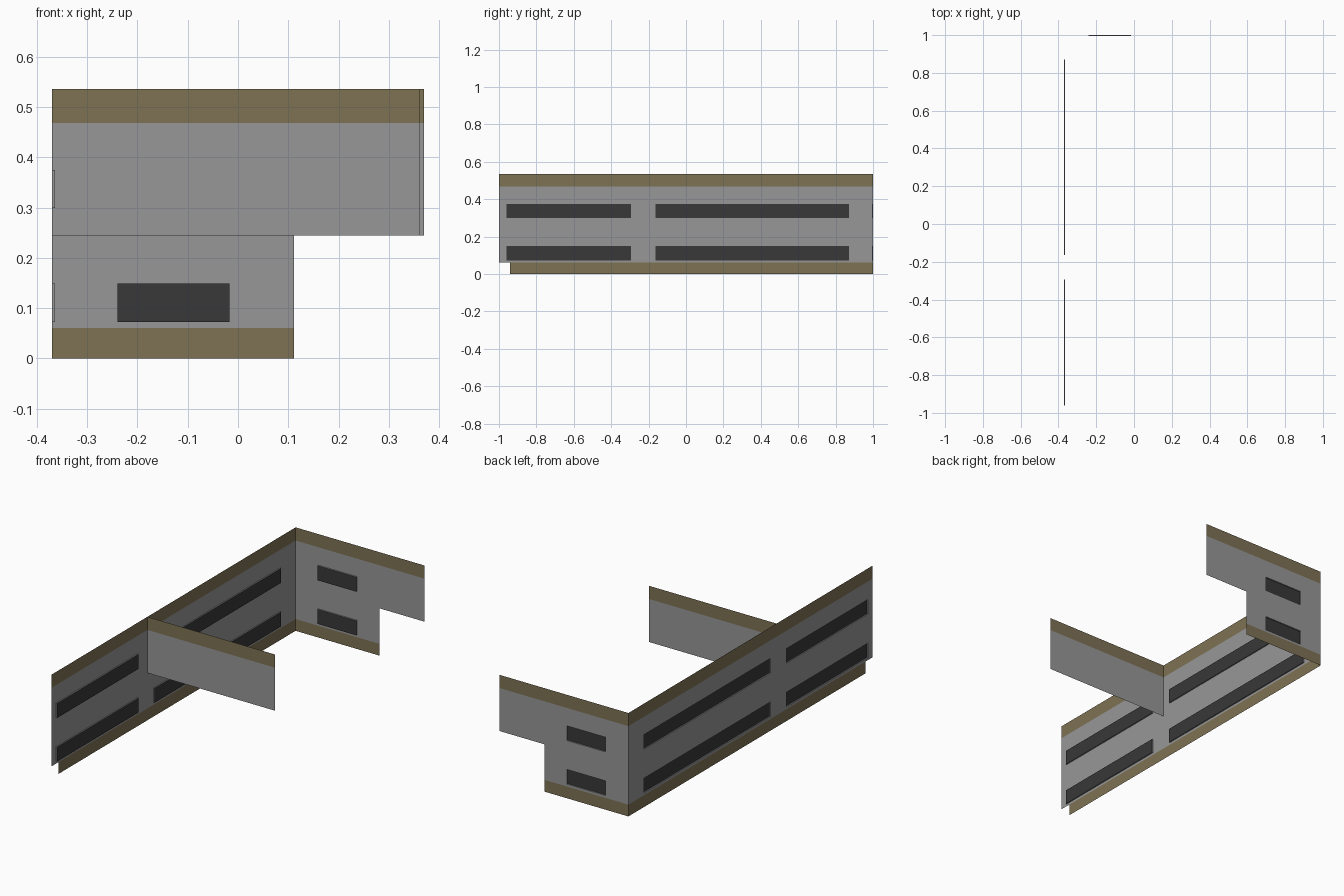
import bpy, bmesh

if "Cube" in bpy.data.objects:
    bpy.data.objects.remove(bpy.data.objects["Cube"])

def mat(name, c):
    m = bpy.data.materials.new(name)
    m.diffuse_color = (*c, 1)
    m.use_nodes = True
    m.node_tree.nodes["Principled BSDF"].inputs["Base Color"].default_value = m.diffuse_color
    return m

GREY = mat("wall grey", (0.31, 0.31, 0.31))
TAN = mat("trim tan", (0.21, 0.17, 0.09))
DARK = mat("window dark", (0.04, 0.04, 0.04))

TOP, BAND, STEP, PLINTH = 0.536, 0.468, 0.245, 0.061
ROWS = [(0.073, 0.149), (0.299, 0.375)]   # the two window storeys
DEPTH = 0.006                            # window recess, towards the inside


def wall(name, place, extents, spans=(), flip=False):
    """Thin sheet wall. place(u, z, d) gives a point, d = depth inwards.
    extents(z) gives the (start, end) of the wall at that height."""
    bm = bmesh.new()

    def quad(pts, material):
        f = bm.faces.new([bm.verts.new(place(*p)) for p in (pts[::-1] if flip else pts)])
        f.material_index = material

    holes = [(a, b, lo, hi) for a, b in spans for lo, hi in ROWS]
    zs = sorted({0, PLINTH, STEP, BAND, TOP} | {z for r in ROWS for z in r})
    for z0, z1 in zip(zs, zs[1:]):
        ext = extents((z0 + z1) / 2)
        if ext is None:
            continue
        us = sorted({*ext} | {u for s in spans for u in s if ext[0] < u < ext[1]})
        for u0, u1 in zip(us, us[1:]):
            u, z = (u0 + u1) / 2, (z0 + z1) / 2
            if any(a < u < b and lo < z < hi for a, b, lo, hi in holes):
                continue
            tan = z > BAND or z < PLINTH
            quad([(u0, z0, 0), (u1, z0, 0), (u1, z1, 0), (u0, z1, 0)], int(tan))
    # recessed windows: grey reveal and dark glass
    for a, b, lo, hi in holes:
        ring = [(a, lo), (b, lo), (b, hi), (a, hi)]
        for p, q in zip(ring, ring[1:] + ring[:1]):
            quad([(*p, 0), (*q, 0), (*q, DEPTH), (*p, DEPTH)], 0)
        quad([(*p, DEPTH) for p in ring], 2)

    bmesh.ops.remove_doubles(bm, verts=bm.verts, dist=1e-5)
    me = bpy.data.meshes.new(name)
    bm.to_mesh(me)
    bm.free()
    for m in (GREY, TAN, DARK):
        me.materials.append(m)
    ob = bpy.data.objects.new(name, me)
    bpy.context.collection.objects.link(ob)
    return ob


# long side wall, plinth stops short at the front
wall("long_side_wall",
     lambda u, z, d: (-0.37 + d, u, z),
     lambda z: (-0.94, 1.0) if z < PLINTH else (-1.0, 1.0),
     [(-0.96, -0.295), (-0.163, 0.872)], flip=True)

# end wall with overhanging upper storey
wall("end_wall",
     lambda u, z, d: (u, 1.0 - d, z),
     lambda z: (-0.37, 0.111) if z < STEP else (-0.37, 0.37),
     [(-0.24, -0.017)], flip=True)

# upper cross wall
wall("cross_wall",
     lambda u, z, d: (u, -0.213 + d, z),
     lambda z: None if z < STEP else (-0.37, 0.362))
